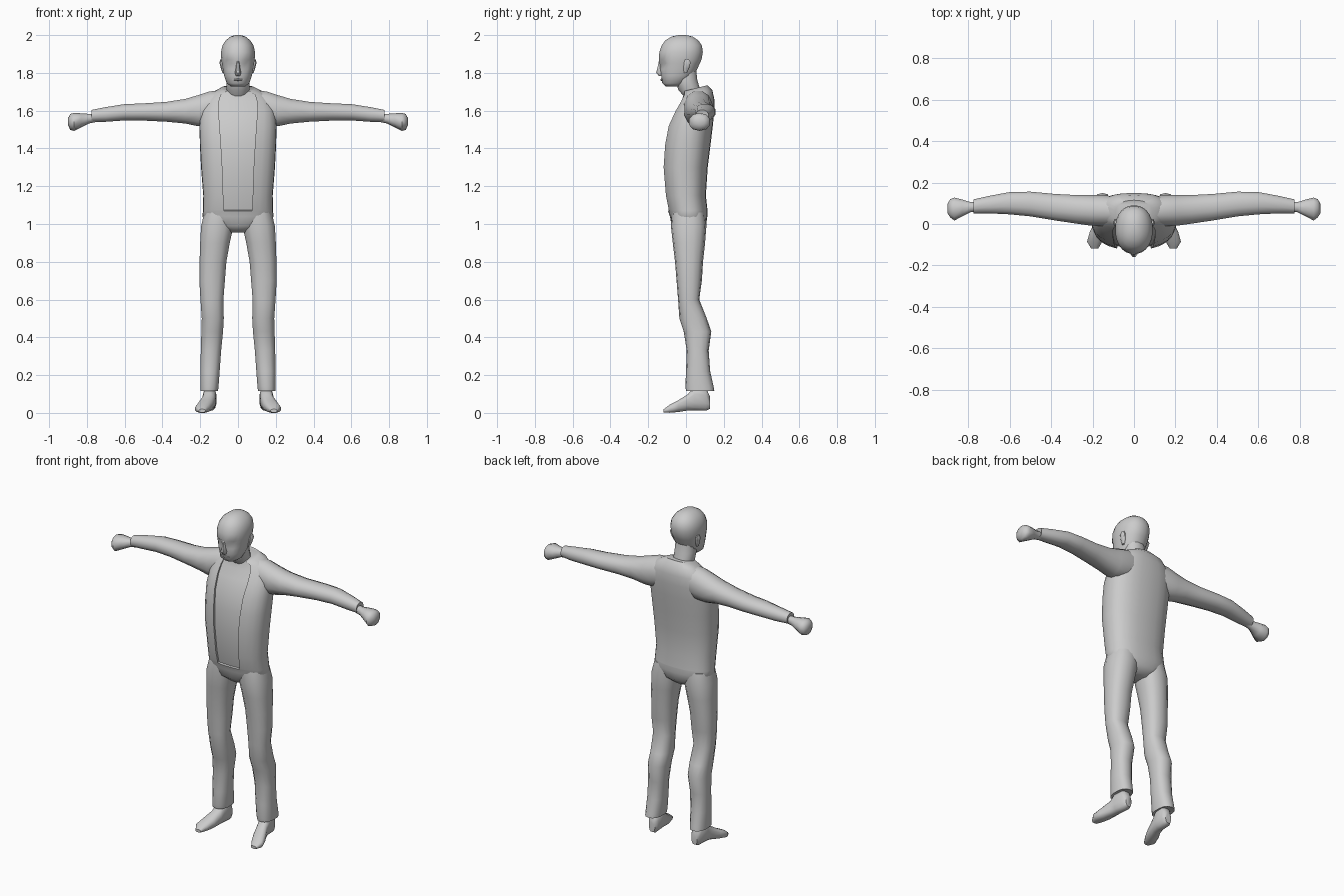
import bpy, bmesh, math

grey = bpy.data.materials.new("plain_grey")
grey.diffuse_color = (0.6, 0.6, 0.6, 1)


def oval(a0, a1, b0, b1, n, p):
    """Superellipse ring filling the box a0..a1 by b0..b1."""
    pts = []
    for i in range(n):
        t = 2 * math.pi * (i + 0.5) / n
        c, s = math.cos(t), math.sin(t)
        pts.append(((a0 + a1) / 2 + (a1 - a0) / 2 * math.copysign(abs(c) ** (2 / p), c),
                    (b0 + b1) / 2 + (b1 - b0) / 2 * math.copysign(abs(s) ** (2 / p), s)))
    return pts


def skin(name, rings, mirror=False, angle=50):
    """Join rings of 3D points into a closed smooth surface."""
    bm = bmesh.new()
    rows = [[bm.verts.new(co) for co in ring] for ring in rings]
    n = len(rows[0])
    for a, b in zip(rows, rows[1:]):
        for i in range(n):
            j = (i + 1) % n
            bm.faces.new((a[i], a[j], b[j], b[i]))
    bm.faces.new(rows[0])
    bm.faces.new(rows[-1])
    bmesh.ops.remove_doubles(bm, verts=bm.verts, dist=0.0003)
    bmesh.ops.recalc_face_normals(bm, faces=bm.faces)
    me = bpy.data.meshes.new(name)
    bm.to_mesh(me)
    bm.free()
    ob = bpy.data.objects.new(name, me)
    bpy.context.collection.objects.link(ob)
    me.materials.append(grey)
    bpy.ops.object.select_all(action='DESELECT')
    bpy.context.view_layer.objects.active = ob
    ob.select_set(True)
    bpy.ops.object.shade_smooth_by_angle(angle=math.radians(angle))
    if mirror:
        mod = ob.modifiers.new("mirror", 'MIRROR')
        mod.use_axis[0] = True
    return ob


def loft(name, axis, rows, n=12, p=2.2, mirror=False):
    """Rows hold a position on the axis, then the box of the other two axes."""
    rings = []
    for pos, a0, a1, b0, b1 in rows:
        ring = []
        for a, b in oval(a0, a1, b0, b1, n, p):
            ring.append({'X': (pos, a, b), 'Y': (a, pos, b), 'Z': (a, b, pos)}[axis])
        rings.append(ring)
    return skin(name, rings, mirror)


# Torso: jacket with an open front, the shirt lies slightly deeper
def torso_ring(z, yf, yb, hw, edge, depth, tilt, p=2.4):
    cy, ry = (yf + yb) / 2, (yb - yf) / 2
    e = min(edge, 0.65 * hw)
    t0 = math.acos((e / hw) ** (p / 2))
    pts = []
    for i in range(23):
        t = -t0 + (math.pi + 2 * t0) * i / 22
        c, s = math.cos(t), math.sin(t)
        pts.append((hw * math.copysign(abs(c) ** (2 / p), c),
                    cy + ry * math.copysign(abs(s) ** (2 / p), s)))
    for k in (-1, -0.5, 0, 0.5, 1):
        x = k * e
        pts.append((x, cy - ry * (1 - (abs(x) / hw) ** p) ** (1 / p) + depth))
    return [(x, y, z + tilt * (y - cy)) for x, y in pts]


torso_rows = [
    (0.955, -0.04, 0.07, 0.05, 0.05, 0, 0),
    (0.99, -0.076, 0.106, 0.15, 0.07, 0, 0),
    (1.04, -0.085, 0.113, 0.188, 0.075, 0, 0),
    (1.07, -0.095, 0.114, 0.186, 0.075, 0, 0),
    (1.073, -0.096, 0.114, 0.186, 0.075, 0.012, 0),
    (1.15, -0.112, 0.105, 0.184, 0.078, 0.012, 0),
    (1.30, -0.125, 0.115, 0.196, 0.083, 0.012, 0),
    (1.42, -0.118, 0.13, 0.202, 0.09, 0.012, 0),
    (1.52, -0.10, 0.142, 0.205, 0.097, 0.012, 0),
    (1.60, -0.064, 0.15, 0.198, 0.103, 0.012, 0),
    (1.655, -0.035, 0.15, 0.178, 0.10, 0.012, 0.05),
    (1.695, -0.022, 0.14, 0.14, 0.09, 0.01, 0.15),
    (1.718, -0.018, 0.115, 0.09, 0.07, 0.008, 0.25),
]
skin("jacket_torso", [torso_ring(*r) for r in torso_rows])

# Sleeves, narrowing inward at the cuff
loft("sleeve", 'X', [
    (0.09, -0.01, 0.135, 1.53, 1.71),
    (0.15, -0.012, 0.142, 1.515, 1.705),
    (0.21, -0.01, 0.142, 1.515, 1.685),
    (0.28, 0.0, 0.142, 1.53, 1.664),
    (0.38, 0.015, 0.147, 1.54, 1.648),
    (0.50, 0.035, 0.158, 1.546, 1.64),
    (0.60, 0.045, 0.156, 1.547, 1.636),
    (0.70, 0.05, 0.137, 1.54, 1.62),
    (0.775, 0.05, 0.12, 1.54, 1.605),
    (0.770, 0.06, 0.11, 1.547, 1.592)], mirror=True)

# Closed hands
loft("hand", 'X', [
    (0.75, 0.062, 0.105, 1.54, 1.585),
    (0.79, 0.056, 0.107, 1.532, 1.583),
    (0.83, 0.035, 0.12, 1.512, 1.586),
    (0.868, 0.014, 0.13, 1.493, 1.588),
    (0.888, 0.03, 0.122, 1.498, 1.583),
    (0.90, 0.05, 0.10, 1.525, 1.56)], n=10, mirror=True)

# Trouser legs with a flared hem
loft("trouser_leg", 'Z', [
    (1.06, 0.01, 0.18, -0.075, 0.1),
    (0.99, 0.022, 0.197, -0.08, 0.108),
    (0.90, 0.042, 0.202, -0.07, 0.101),
    (0.80, 0.06, 0.205, -0.058, 0.09),
    (0.70, 0.068, 0.206, -0.05, 0.084),
    (0.60, 0.076, 0.20, -0.042, 0.07),
    (0.50, 0.074, 0.193, -0.035, 0.11),
    (0.43, 0.078, 0.195, -0.012, 0.134),
    (0.33, 0.088, 0.198, 0.004, 0.12),
    (0.22, 0.096, 0.20, 0.0, 0.128),
    (0.14, 0.102, 0.20, -0.003, 0.146),
    (0.115, 0.105, 0.20, 0.0, 0.15),
    (0.12, 0.118, 0.188, 0.015, 0.13)], n=14, p=2.4, mirror=True)

# Shoes, toes turned slightly outward
loft("shoe", 'Y', [
    (0.126, 0.125, 0.165, 0.02, 0.09),
    (0.105, 0.113, 0.18, 0.01, 0.135),
    (0.045, 0.115, 0.186, 0.012, 0.14),
    (0.01, 0.12, 0.192, 0.012, 0.10),
    (-0.04, 0.133, 0.215, 0.004, 0.068),
    (-0.085, 0.152, 0.228, 0.0, 0.045),
    (-0.118, 0.172, 0.208, 0.002, 0.02)], p=2.6, mirror=True)

# Neck
loft("neck", 'Z', [
    (1.66, -0.045, 0.045, 0.0, 0.085),
    (1.71, -0.062, 0.062, -0.042, 0.078),
    (1.76, -0.063, 0.063, -0.06, 0.062),
    (1.82, -0.06, 0.06, -0.06, 0.055)])

# Head, with shallow eye sockets pressed into the face
head = loft("head", 'Z', [
    (1.728, -0.038, 0.038, -0.108, -0.03),
    (1.745, -0.06, 0.06, -0.126, 0.0),
    (1.785, -0.074, 0.074, -0.132, 0.042),
    (1.82, -0.081, 0.081, -0.137, 0.06),
    (1.85, -0.086, 0.086, -0.14, 0.074),
    (1.87, -0.089, 0.089, -0.145, 0.083),
    (1.91, -0.091, 0.091, -0.142, 0.09),
    (1.945, -0.083, 0.083, -0.13, 0.085),
    (1.972, -0.066, 0.066, -0.11, 0.066),
    (1.992, -0.04, 0.04, -0.077, 0.036),
    (2.0, -0.015, 0.015, -0.04, 0.0)], n=24)
for v in head.data.vertices:
    if v.co.y < -0.08 and 0.015 < abs(v.co.x) < 0.062 and 1.84 < v.co.z < 1.86:
        v.co.y += 0.012

# Nose
loft("nose", 'Z', [
    (1.783, -0.012, 0.012, -0.144, -0.11),
    (1.80, -0.018, 0.018, -0.16, -0.11),
    (1.83, -0.011, 0.011, -0.152, -0.11),
    (1.872, -0.008, 0.008, -0.143, -0.11)], n=8)

# Lips
loft("lips", 'X', [
    (-0.028, -0.127, -0.115, 1.762, 1.766),
    (0.0, -0.136, -0.115, 1.757, 1.771),
    (0.028, -0.127, -0.115, 1.762, 1.766)], n=8)

# Ears
loft("ear", 'Z', [
    (1.80, 0.07, 0.083, -0.012, 0.006),
    (1.825, 0.07, 0.092, -0.014, 0.018),
    (1.855, 0.075, 0.099, -0.012, 0.026),
    (1.872, 0.08, 0.094, -0.004, 0.018)], n=8, mirror=True)
